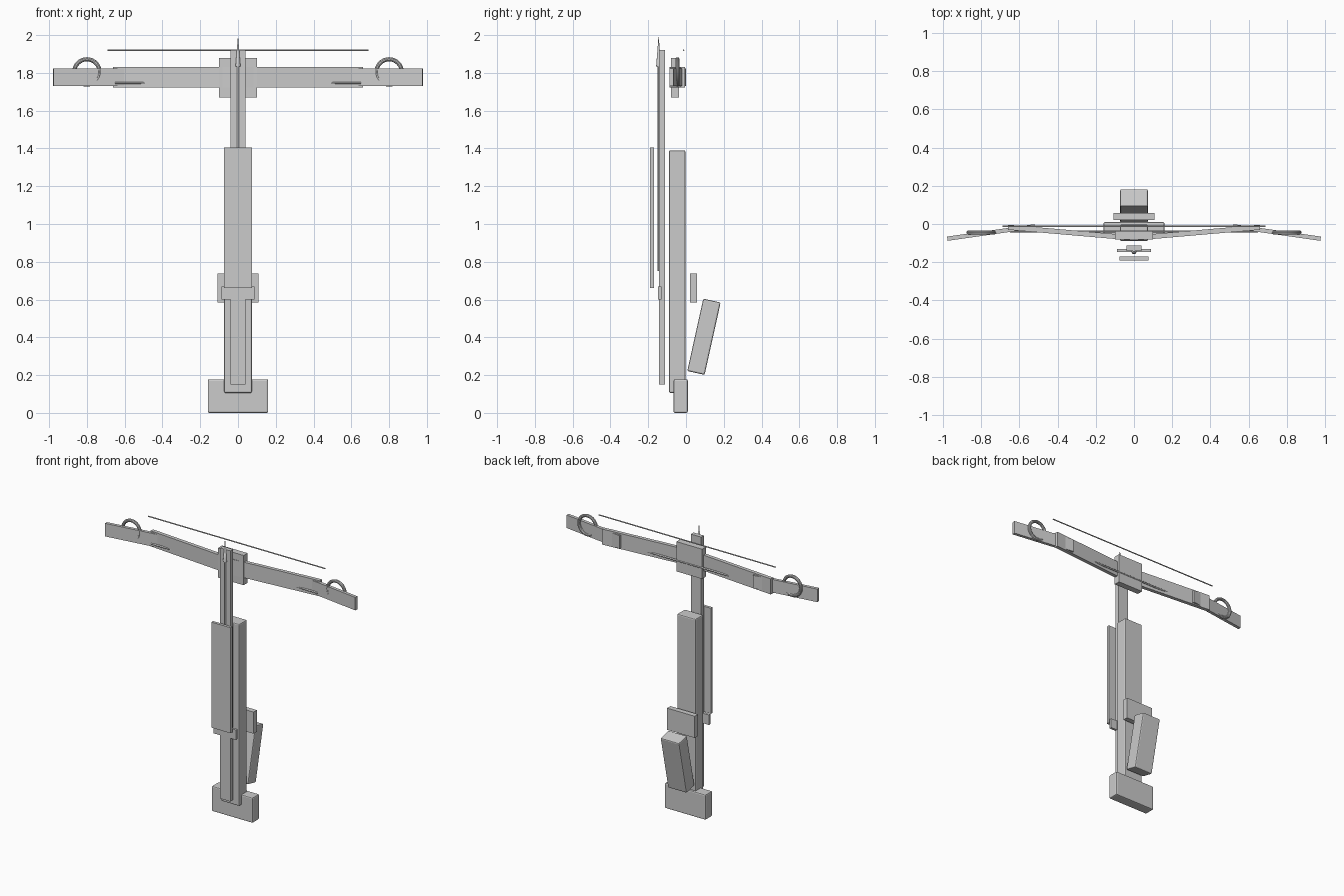
import bpy
from math import radians, atan2, hypot, pi

if "Cube" in bpy.data.objects:
    bpy.data.objects.remove(bpy.data.objects["Cube"])


def box(name, x, y, z, rot=(0, 0, 0), loc=None, bevel=0.0):
    """Box from (min, max) ranges; if loc is given the ranges are local to it."""
    c = [(r[0] + r[1]) / 2 for r in (x, y, z)] if loc is None else loc
    bpy.ops.mesh.primitive_cube_add(size=1, location=c)
    o = bpy.context.object
    o.name = name
    o.scale = [r[1] - r[0] for r in (x, y, z)]
    bpy.ops.object.transform_apply(location=False, rotation=False, scale=True)
    o.rotation_euler = rot
    if bevel:
        m = o.modifiers.new("bevel", 'BEVEL')
        m.width = bevel
        m.segments = 2
    return o


def rod(name, r1, r2, length, loc, rot=(0, 0, 0), sides=12):
    bpy.ops.mesh.primitive_cone_add(vertices=sides, radius1=r1, radius2=r2,
                                    depth=length, location=loc, rotation=rot)
    o = bpy.context.object
    o.name = name
    bpy.ops.object.shade_smooth_by_angle()
    return o


def limb(name, a, b, side, thick, z):
    """Flat bow segment running between two points in the top view."""
    ln = hypot(b[0] - a[0], b[1] - a[1])
    ang = atan2(b[1] - a[1], (b[0] - a[0]) * side)
    c = (side * (a[0] + b[0]) / 2, (a[1] + b[1]) / 2, (z[0] + z[1]) / 2)
    box(name, (0, ln), (0, thick), z, (0, 0, ang), c)


# stock, butt and rail
box("butt", (-.16, .16), (-.066, .01), (0, .178), bevel=.008)
box("stock", (-.073, .073), (-.09, -.003), (.105, 1.39), bevel=.008)
box("rail", (-.04, .04), (-.142, -.112), (.15, 1.92))
box("latch", (-.088, .088), (-.147, -.13), (.6, .67))
box("top_cover", (-.075, .075), (-.19, -.17), (.66, 1.405))

# trigger block and raked grip
box("trigger_block", (-.108, .108), (.02, .057), (.585, .738))
box("grip", (0, .146), (0, .094), (0, .392), (radians(-12.5), 0, 0),
    (0, .095, .403), bevel=.008)

# bow: riser, two-part limbs, wheels
box("riser", (-.1, .1), (-.08, -.036), (1.67, 1.88))
for s in (-1, 1):
    limb("inner_limb", (0, -.074), (.66, -.017), s, .026, (1.722, 1.832))
    limb("outer_limb", (.52, -.012), (.978, -.077), s, .022, (1.73, 1.822))
    bpy.ops.mesh.primitive_torus_add(major_radius=.067, minor_radius=.011,
                                     major_segments=32, minor_segments=10,
                                     location=(s * .8, -.045, 1.805),
                                     rotation=(pi / 2, 0, 0))
    bpy.context.object.name = "wheel"
    bpy.ops.object.shade_smooth_by_angle()

# string and cable
rod("string", .004, .004, 1.38, (0, -.013, 1.92), (0, pi / 2, 0))
rod("cable", .006, .006, 1.3, (0, -.039, 1.747), (0, pi / 2, 0))

# bolt with pointed head
rod("bolt_shaft", .006, .006, 1.17, (0, -.145, 1.335))
rod("bolt_head", .013, 0, .165, (0, -.145, 1.9175))
